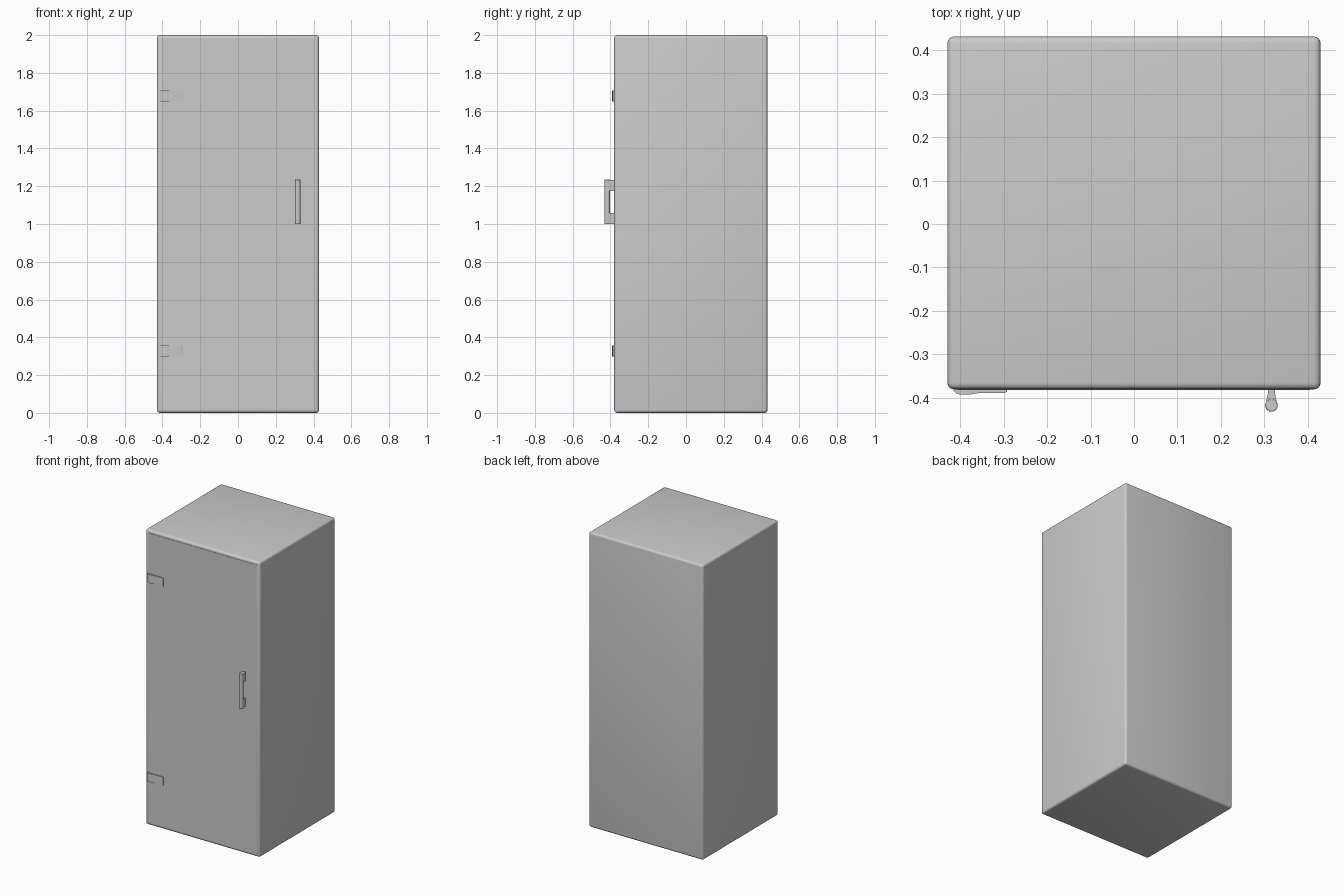
import bpy, bmesh, math

if "Cube" in bpy.data.objects:
    bpy.data.objects.remove(bpy.data.objects["Cube"])

FRONT = -0.38  # front plane of the cabinet


def finish(obj, bevel, segments, smooth_all=False):
    if bevel:
        m = obj.modifiers.new("edge_rounding", 'BEVEL')
        m.width, m.segments, m.limit_method = bevel, segments, 'ANGLE'
    bpy.ops.object.select_all(action='DESELECT')
    obj.select_set(True)
    bpy.context.view_layer.objects.active = obj
    if smooth_all:
        bpy.ops.object.shade_smooth()
    else:
        bpy.ops.object.shade_smooth_by_angle(angle=math.radians(35))
    return obj


def prism(name, profile, z0, z1):
    """Extrude an (x, y) profile from z0 to z1."""
    bm = bmesh.new()
    face = bm.faces.new([bm.verts.new((x, y, z0)) for x, y in profile])
    ext = bmesh.ops.extrude_face_region(bm, geom=[face])
    for v in ext["geom"]:
        if isinstance(v, bmesh.types.BMVert):
            v.co.z = z1
    bmesh.ops.recalc_face_normals(bm, faces=bm.faces)
    mesh = bpy.data.meshes.new(name)
    bm.to_mesh(mesh)
    bm.free()
    obj = bpy.data.objects.new(name, mesh)
    bpy.context.collection.objects.link(obj)
    return obj


def rect(x0, x1, y0, y1):
    return [(x0, y0), (x1, y0), (x1, y1), (x0, y1)]


# Cabinet body with rounded, softly shaded edges
finish(prism("cabinet_body", rect(-0.429, 0.429, FRONT, 0.431), 0, 2),
       0.015, 4, smooth_all=True)

# Thin door panel, almost flush with the front
finish(prism("door", rect(-0.405, 0.405, FRONT - 0.002, FRONT + 0.02), 0.02, 1.98), 0, 1)

# Hinges: rounded knuckle flowing into a flat leaf
hinge = [(-0.292, -0.37), (-0.415, -0.37), (-0.415, -0.384), (-0.409, -0.389),
         (-0.400, -0.392), (-0.376, -0.392), (-0.366, -0.390), (-0.352, -0.388),
         (-0.297, -0.388), (-0.292, -0.386)]
for name, zc in (("lower_hinge", 0.328), ("upper_hinge", 1.677)):
    finish(prism(name, hinge, zc - 0.029, zc + 0.029), 0, 1)

# Door handle: round grip on two flared feet
HX, HY, R = 0.316, -0.417, 0.0145
circle = [(HX + R * math.cos(2 * math.pi * i / 20), HY + R * math.sin(2 * math.pi * i / 20))
          for i in range(20)]
finish(prism("handle_grip", circle, 1.0, 1.235), 0.002, 2)
foot = [(HX - 0.008, -0.37), (HX - 0.008, -0.388), (HX - 0.012, -0.408), (HX - 0.012, -0.418),
        (HX + 0.012, -0.418), (HX + 0.012, -0.408), (HX + 0.008, -0.388), (HX + 0.008, -0.37)]
for name, z0, z1 in (("lower_handle_foot", 1.001, 1.057), ("upper_handle_foot", 1.174, 1.234)):
    finish(prism(name, foot, z0, z1), 0, 1)
